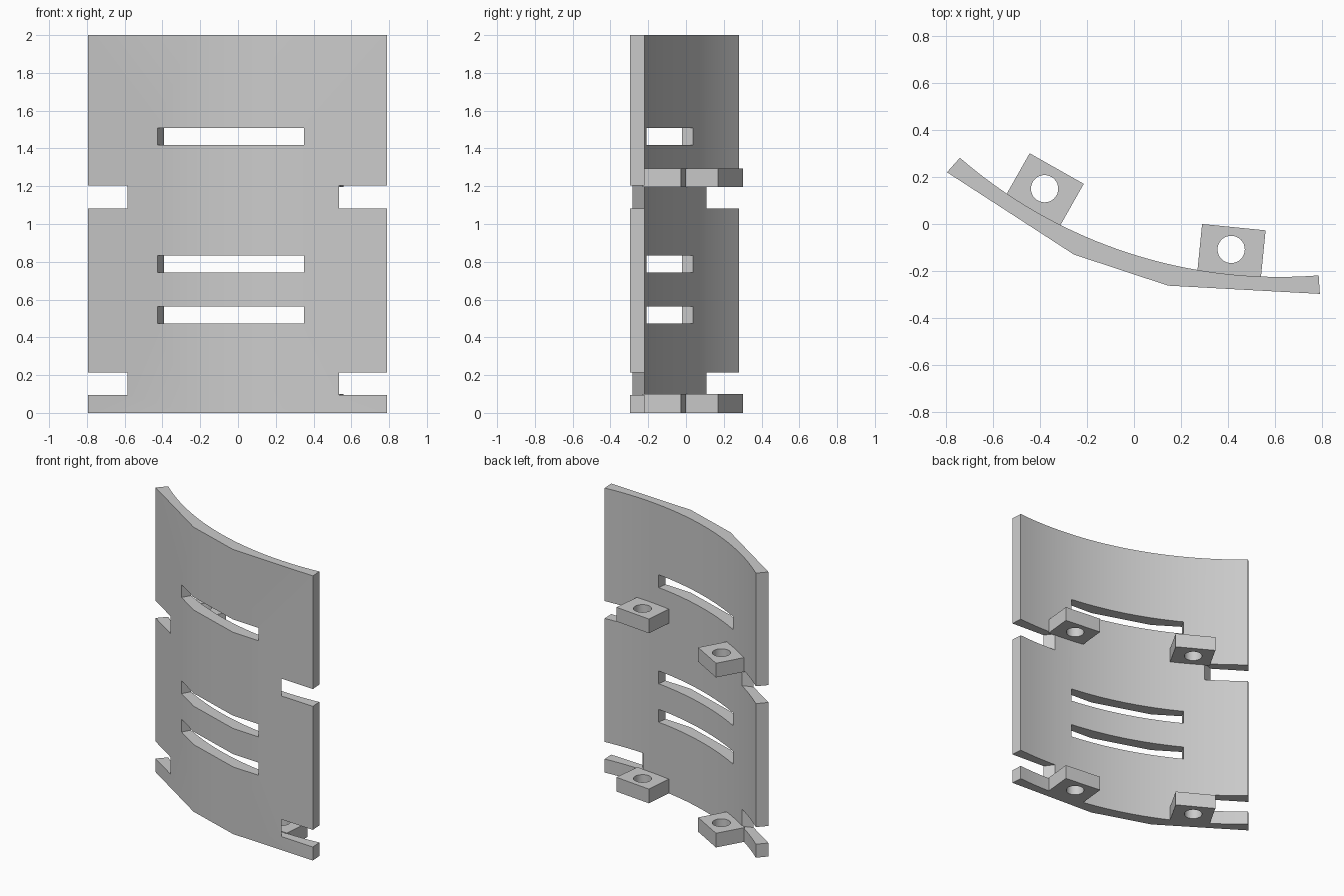
import bpy, bmesh
from math import sqrt
from mathutils import Vector

cube = bpy.data.objects.get("Cube")
if cube:
    bpy.data.objects.remove(cube, do_unlink=True)

grey = bpy.data.materials.new("light grey")
grey.use_nodes = True
colour = (0.6, 0.6, 0.6, 1)
grey.diffuse_color = colour
grey.node_tree.nodes["Principled BSDF"].inputs["Base Color"].default_value = colour

# Inner face of the panel is an arc of this circle
CX, CY, R = 0.62, 1.855, 2.08


def prism(name, points, z0, z1):
    """Extrude a plan outline from z0 to z1."""
    bm = bmesh.new()
    face = bm.faces.new([bm.verts.new((x, y, z0)) for x, y in points])
    out = bmesh.ops.extrude_face_region(bm, geom=[face])
    top = [v for v in out["geom"] if isinstance(v, bmesh.types.BMVert)]
    bmesh.ops.translate(bm, verts=top, vec=(0, 0, z1 - z0))
    bmesh.ops.recalc_face_normals(bm, faces=bm.faces)
    mesh = bpy.data.meshes.new(name)
    bm.to_mesh(mesh)
    bm.free()
    mesh.materials.append(grey)
    obj = bpy.data.objects.new(name, mesh)
    bpy.context.collection.objects.link(obj)
    return obj


def cut(target, cutters):
    """Subtract the cutters, apply, and remove them."""
    for c in cutters:
        c.hide_render = True
        mod = target.modifiers.new("cut", "BOOLEAN")
        mod.operation, mod.solver, mod.object = "DIFFERENCE", "EXACT", c
    bpy.ops.object.select_all(action="DESELECT")
    bpy.context.view_layer.objects.active = target
    target.select_set(True)
    for mod in list(target.modifiers):
        bpy.ops.object.modifier_apply(modifier=mod.name)
    for c in cutters:
        bpy.data.objects.remove(c, do_unlink=True)
    bpy.ops.object.shade_smooth_by_angle(angle=0.35)


def along(point, direction, t):
    return (point[0] + direction[0] * t, point[1] + direction[1] * t)


# Panel: three flat facets outside, smooth arc inside
outer = [(-0.795, 0.22), (-0.255, -0.13), (0.145, -0.262), (0.79, -0.297)]
steps = 32
inner = []
for i in range(steps + 1):
    x = 0.785 - 1.525 * i / steps
    inner.append((x, CY - sqrt(R * R - (x - CX) ** 2)))
panel = prism("curved_panel", outer + inner, 0, 2)

# Slots with radial ends
cutters = []
slot_left, slot_right = (-0.425, -0.02), (0.35, -0.273)
dl, dr = (0.49, 0.87), (0.13, 0.99)
outline = [along(slot_left, dl, -0.4), along(slot_right, dr, -0.2),
           along(slot_right, dr, 0.5), along(slot_left, dl, 0.3)]
for z in (0.472, 0.742, 1.418):
    cutters.append(prism("slot_cutter", outline, z, z + 0.09))

# Side notches with slanted end walls
notches = [((-0.585, 0.084), (0.945, 0.327), -1), ((0.535, -0.283), (-0.58, 0.81), 1)]
for z0, z1 in ((0.095, 0.215), (1.083, 1.205)):
    for p, d, side in notches:
        a, b = along(p, d, -0.1), along(p, d, 0.13)
        outline = [a, b, (side, b[1] + 0.5), (side, a[1] - 0.3)]
        cutters.append(prism("notch_cutter", outline, z0, z1))
cut(panel, cutters)


# Mounting tabs with a round hole, on the inner face
def tab(name, base_a, base_b, hole, z):
    a, b = Vector(base_a), Vector(base_b)
    u = (b - a).normalized()
    n = Vector((-u.y, u.x))
    corners = [a - n * 0.008, b - n * 0.008, b + n * 0.196, a + n * 0.196]
    obj = prism(name, [tuple(c) for c in corners], z, z + 0.1)
    bpy.ops.mesh.primitive_cylinder_add(vertices=32, radius=0.058, depth=0.4,
                                        location=(*hole, z))
    drill = bpy.context.object
    drill.data.materials.append(grey)
    cut(obj, [drill])


for level, z in (("lower", 0), ("upper", 1.195)):
    tab(level + "_right_tab", (-0.54, 0.13), (-0.31, 0), (-0.38, 0.15), z)
    tab(level + "_left_tab", (0.27, -0.195), (0.54, -0.222), (0.413, -0.108), z)
